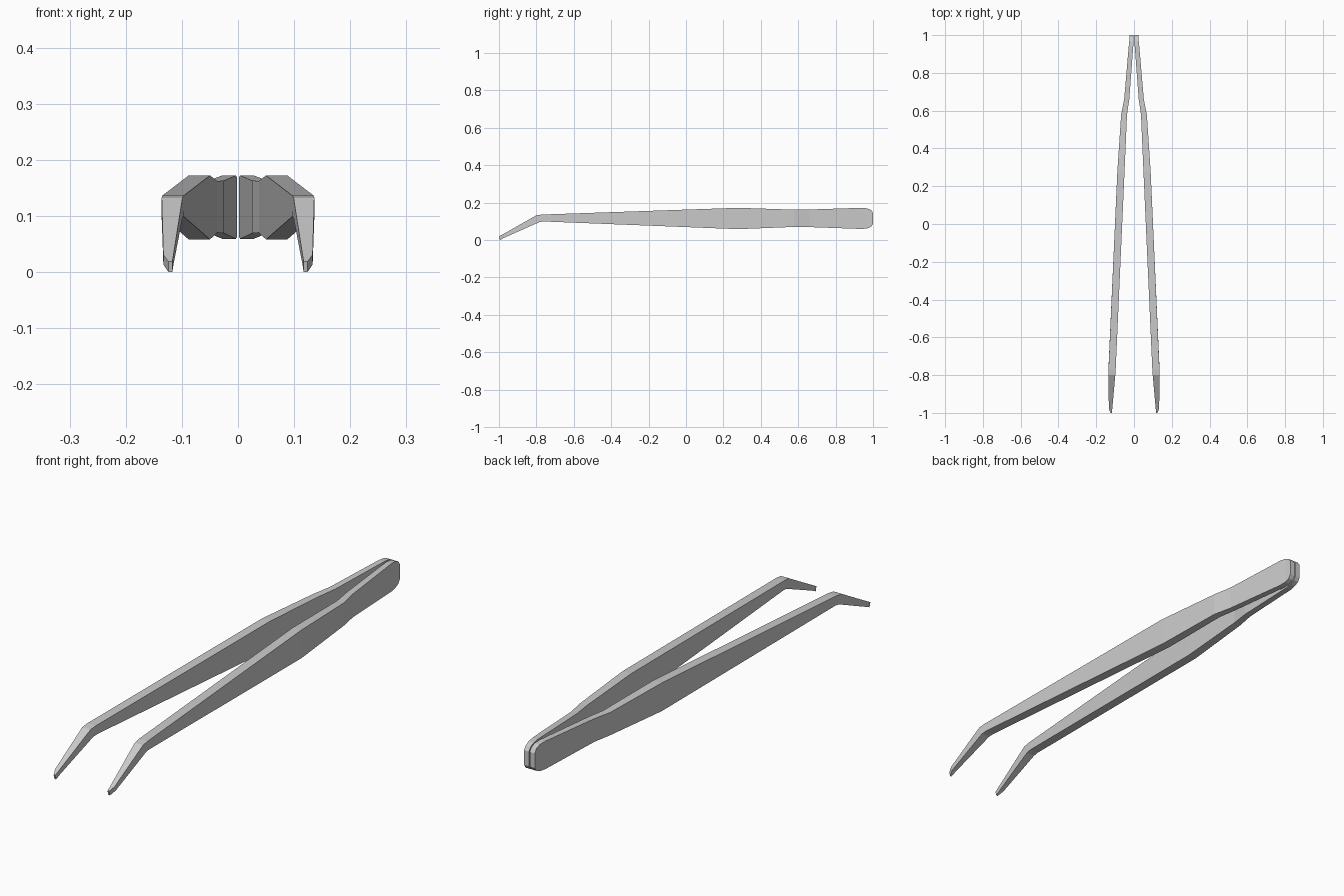
import bpy, bmesh

# Stations along one arm: y of top edge, y of bottom edge, inner x, outer x, bottom z, top z
STATIONS = [
    (-1.000, -0.995, 0.117, 0.124, 0.000, 0.019),   # tip
    (-0.978, -0.970, 0.115, 0.133, 0.013, 0.031),
    (-0.800, -0.783, 0.099, 0.136, 0.096, 0.132),   # bend
    (-0.770, -0.760, 0.097, 0.135, 0.099, 0.136),
    (0.280, 0.280, 0.050, 0.088, 0.058, 0.172),     # widest grip
    (0.580, 0.580, 0.037, 0.068, 0.070, 0.162),     # waist
    (0.660, 0.660, 0.025, 0.052, 0.069, 0.163),
    (0.940, 0.940, 0.004, 0.028, 0.059, 0.172),     # rounded rear end
    (0.970, 0.970, 0.002, 0.025, 0.062, 0.169),
    (0.990, 0.990, 0.002, 0.024, 0.071, 0.160),
    (1.000, 1.000, 0.002, 0.024, 0.086, 0.145),
]


def make_arm(name, side):
    bm = bmesh.new()
    rings = []
    for yt, yb, xi, xo, zb, zt in STATIONS:
        rings.append([bm.verts.new((side * x, y, z)) for x, y, z in
                      ((xi, yb, zb), (xo, yb, zb), (xo, yt, zt), (xi, yt, zt))])
    for a, b in zip(rings, rings[1:]):
        for i in range(4):
            j = (i + 1) % 4
            bm.faces.new((a[i], a[j], b[j], b[i]))
    bm.faces.new(rings[0])
    bm.faces.new(rings[-1])
    bmesh.ops.recalc_face_normals(bm, faces=bm.faces)
    mesh = bpy.data.meshes.new(name)
    bm.to_mesh(mesh)
    bm.free()
    bpy.context.collection.objects.link(bpy.data.objects.new(name, mesh))


# Two mirrored tweezer arms
make_arm("right_arm", 1)
make_arm("left_arm", -1)
